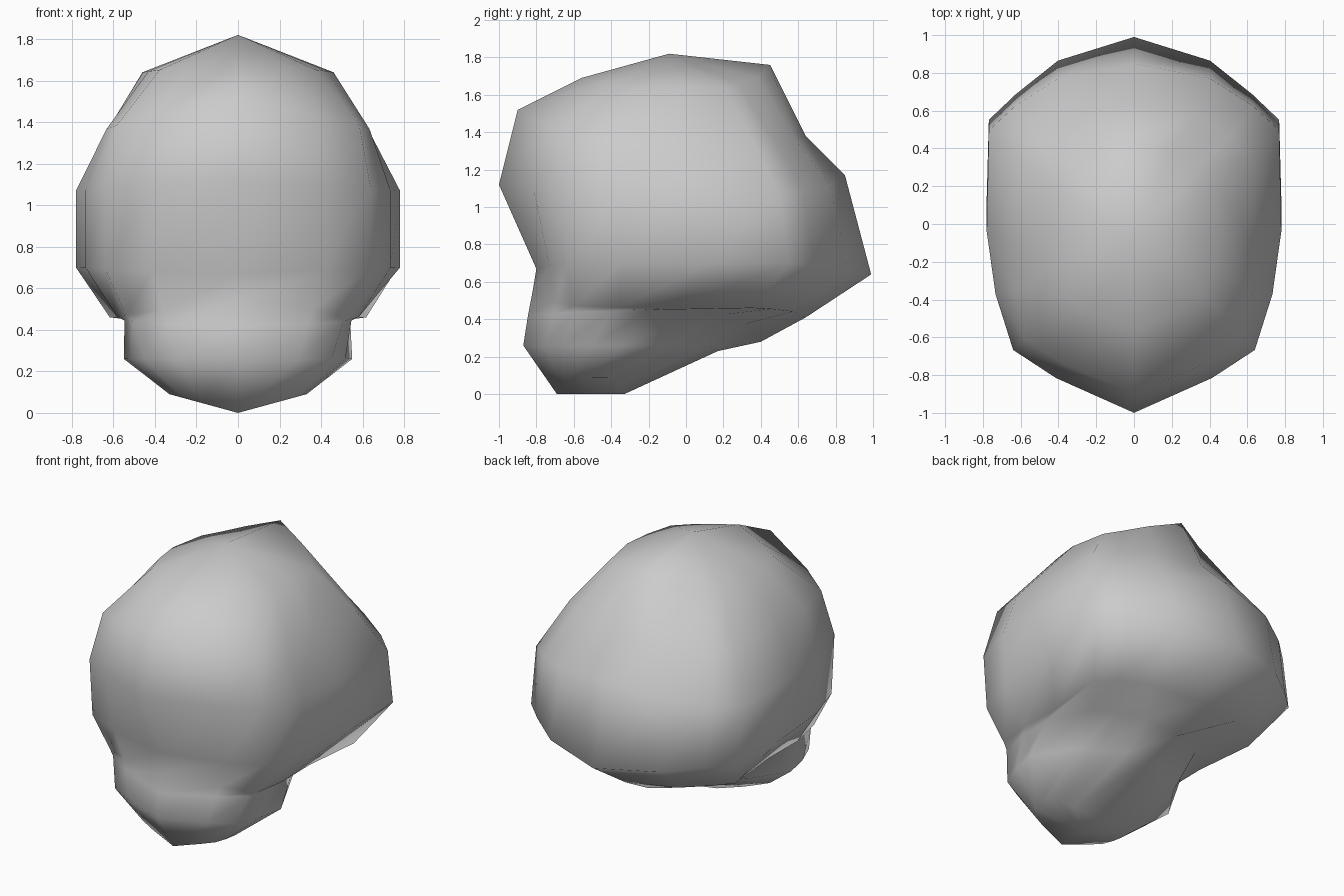
import bpy, bmesh

if "Cube" in bpy.data.objects:
    bpy.data.objects.remove(bpy.data.objects["Cube"])

# Outline of one head slice seen from above: (share of half width, share of depth front to back)
OUTLINE = [(0, 0), (.53, .10), (.82, .18), (.94, .34), (1, .52),
           (1, .755), (.82, .83), (.53, .93), (0, 1)]

# Slices from chin to crown: front y, front z, back y, back z, half width, side z,
# front and back width taper, front and back roundness (low is flat)
SLICES = [
    (-.69, .00, -.33, .00, .33, .09, 1.0, 1.0, 1.0, 1.0),    # under the chin
    (-.87, .26, .17, .23, .55, .26, 1.0, .4, 1.15, 1.0),     # jaw
    (-.845, .42, .40, .28, .54, .45, 1.22, .5, 1.1, 1.0),    # neck pinch
    (-.82, .55, .64, .41, .575, .46, 1.22, 1.15, .8, .6),    # mouth and nape
    (-.80, .67, .99, .64, .78, .70, 1.0, .97, .25, 1.0),     # eyes and back of the skull
    (-1.0, 1.12, .85, 1.17, .78, 1.07, 1.0, .97, 1.0, .55),  # brow
    (-.90, 1.52, .64, 1.38, .63, 1.36, 1.2, .97, 1.1, .5),   # forehead
    (-.56, 1.69, .45, 1.76, .46, 1.64, 1.0, .8, 1.0, 1.0),   # crown
]


def slice_points(yf, zf, yb, zb, half, zs, front, back, round_f, round_b):
    """Closed, mirrored ring of points for one slice."""
    side = []
    for u, v in OUTLINE:
        if v <= .52:
            t = 1 - v / .52
            taper = 1 + (front - 1) * t
            w = v * (round_f + (1 - round_f) * (1 - t))
        else:
            t = (v - .52) / .48
            taper = 1 + (back - 1) * t
            w = 1 - (1 - v) * (round_b + (1 - round_b) * (1 - t))
        z = zf + (zb - zf) * v
        z += (zs - z) * u
        side.append((u * half * taper, yf + (yb - yf) * w, z))
    return side + [(-x, y, z) for x, y, z in side[-2:0:-1]]


bm = bmesh.new()
rings = [[bm.verts.new(p) for p in slice_points(*s)] for s in SLICES]
n = len(rings[0])

# Skin between the slices
for low, high in zip(rings, rings[1:]):
    for i in range(n):
        j = (i + 1) % n
        bm.faces.new((low[i], low[j], high[j], high[i]))

# Chin and crown fans
for ring, tip in ((rings[0], (0, -.5, 0)), (rings[-1], (0, -.09, 1.82))):
    v = bm.verts.new(tip)
    for i in range(n):
        bm.faces.new((ring[i], ring[(i + 1) % n], v))

bmesh.ops.recalc_face_normals(bm, faces=bm.faces[:])
for f in bm.faces:
    f.smooth = True
mesh = bpy.data.meshes.new("head")
bm.to_mesh(mesh)
bm.free()
head = bpy.data.objects.new("head", mesh)
bpy.context.collection.objects.link(head)
